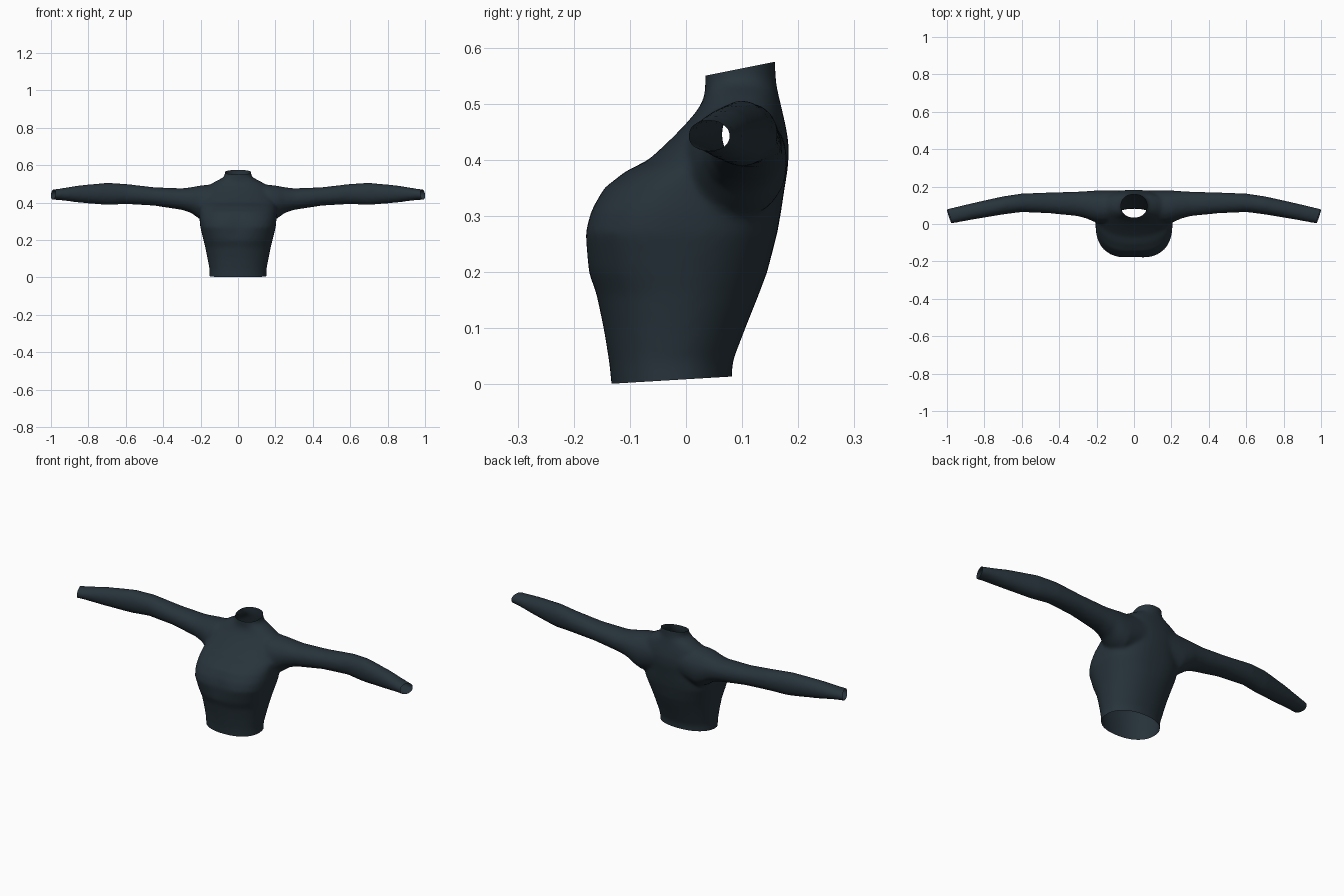
import bpy, bmesh, math
from mathutils import Vector

cube = bpy.data.objects.get("Cube")
if cube:
    bpy.data.objects.remove(cube)

SIDES = 40

cloth = bpy.data.materials.new("dark slate cloth")
cloth.use_nodes = True
cloth.diffuse_color = (0.020, 0.033, 0.043, 1)
bsdf = cloth.node_tree.nodes["Principled BSDF"]
bsdf.inputs["Base Color"].default_value = cloth.diffuse_color
bsdf.inputs["Roughness"].default_value = 0.9


def loft(bm, rings):
    """Skin a closed tube through rings of points."""
    rows = [[bm.verts.new(p) for p in ring] for ring in rings]
    for a, b in zip(rows, rows[1:]):
        for i in range(SIDES):
            j = (i + 1) % SIDES
            bm.faces.new((a[i], a[j], b[j], b[i]))
    bm.faces.new(rows[0][::-1])
    bm.faces.new(rows[-1])


def rounded(power):
    """Unit superellipse points."""
    pts = []
    for i in range(SIDES):
        t = 2 * math.pi * i / SIDES
        c, s = math.cos(t), math.sin(t)
        pts.append((math.copysign(abs(c) ** (2 / power), c),
                    math.copysign(abs(s) ** (2 / power), s)))
    return pts


def torso_ring(z, front, back, half):
    mid, depth = (front + back) / 2, (back - front) / 2
    bust = math.exp(-((z - 0.28) / 0.07) ** 2)
    ring = []
    for u, v in rounded(2.2 + 0.4 * bust):
        x, y = u * half, mid + v * depth
        if v < 0:  # shallow hollow between the two sides of the chest
            y += 0.010 * bust * math.exp(-(x / 0.05) ** 2)
        ring.append((x, y, z))
    return ring


def sleeve_ring(side, x, front, back, low, high):
    return [(side * x, (front + back) / 2 + u * (back - front) / 2,
             (low + high) / 2 + v * (high - low) / 2) for u, v in rounded(2.1)]


# Torso stations: height, front y, back y, half width
torso = [
    (-0.03, -0.130, 0.080, 0.152), (0.04, -0.137, 0.083, 0.152),
    (0.10, -0.147, 0.106, 0.163), (0.16, -0.160, 0.130, 0.175),
    (0.20, -0.176, 0.145, 0.185), (0.27, -0.185, 0.163, 0.202),
    (0.31, -0.174, 0.170, 0.206), (0.35, -0.149, 0.176, 0.206),
    (0.38, -0.108, 0.181, 0.206), (0.40, -0.067, 0.183, 0.206),
    (0.43, -0.034, 0.183, 0.200), (0.46, -0.004, 0.178, 0.185),
    (0.49, 0.022, 0.171, 0.160), (0.515, 0.034, 0.165, 0.118),
    (0.535, 0.034, 0.161, 0.078), (0.55, 0.034, 0.160, 0.070),
    (0.60, 0.034, 0.158, 0.070),
]

# Sleeve stations: x, front y, back y, low z, high z
sleeve = [
    (0.05, 0.02, 0.178, 0.33, 0.50), (0.17, 0.000, 0.180, 0.295, 0.495),
    (0.21, 0.010, 0.179, 0.315, 0.490), (0.25, 0.028, 0.176, 0.345, 0.482),
    (0.30, 0.042, 0.173, 0.361, 0.476), (0.45, 0.057, 0.169, 0.384, 0.482),
    (0.60, 0.064, 0.163, 0.392, 0.500), (0.70, 0.051, 0.148, 0.387, 0.506),
    (0.85, 0.026, 0.115, 0.400, 0.492), (0.95, 0.007, 0.092, 0.413, 0.475),
    (1.03, -0.006, 0.073, 0.417, 0.465),
]

# Closed solid of torso and both sleeves
bm = bmesh.new()
loft(bm, [torso_ring(*s) for s in torso])
for side in (1, -1):
    loft(bm, [sleeve_ring(side, *s) for s in sleeve])
    bmesh.ops.recalc_face_normals(bm, faces=bm.faces)
mesh = bpy.data.meshes.new("long_sleeved_top")
bm.to_mesh(mesh)
bm.free()
top = bpy.data.objects.new("long_sleeved_top", mesh)
bpy.context.collection.objects.link(top)
bpy.context.view_layer.objects.active = top
top.select_set(True)

# Fuse into one skin and soften the shoulders
fuse = top.modifiers.new("fuse", 'REMESH')
fuse.mode = 'VOXEL'
fuse.voxel_size = 0.009
soften = top.modifiers.new("soften", 'SMOOTH')
soften.factor = 0.5
soften.iterations = 8
for name in ("fuse", "soften"):
    bpy.ops.object.modifier_apply(modifier=name)

# Cut open the waist, neck and cuffs
openings = [
    ((0, -0.13, 0.001), (0, 0.06, -1)),
    ((0, 0.10, 0.563), (0, -0.2, 1)),
    ((0.988, 0.042, 0.443), (0.95, -0.31, 0.1)),
    ((-0.988, 0.042, 0.443), (-0.95, -0.31, 0.1)),
]
bm = bmesh.new()
bm.from_mesh(top.data)
for point, normal in openings:
    bmesh.ops.bisect_plane(bm, geom=bm.verts[:] + bm.edges[:] + bm.faces[:],
                           plane_co=Vector(point),
                           plane_no=Vector(normal).normalized(),
                           clear_outer=True)
for f in bm.faces:
    f.smooth = True
bm.to_mesh(top.data)
bm.free()
top.data.materials.clear()
top.data.materials.append(cloth)
